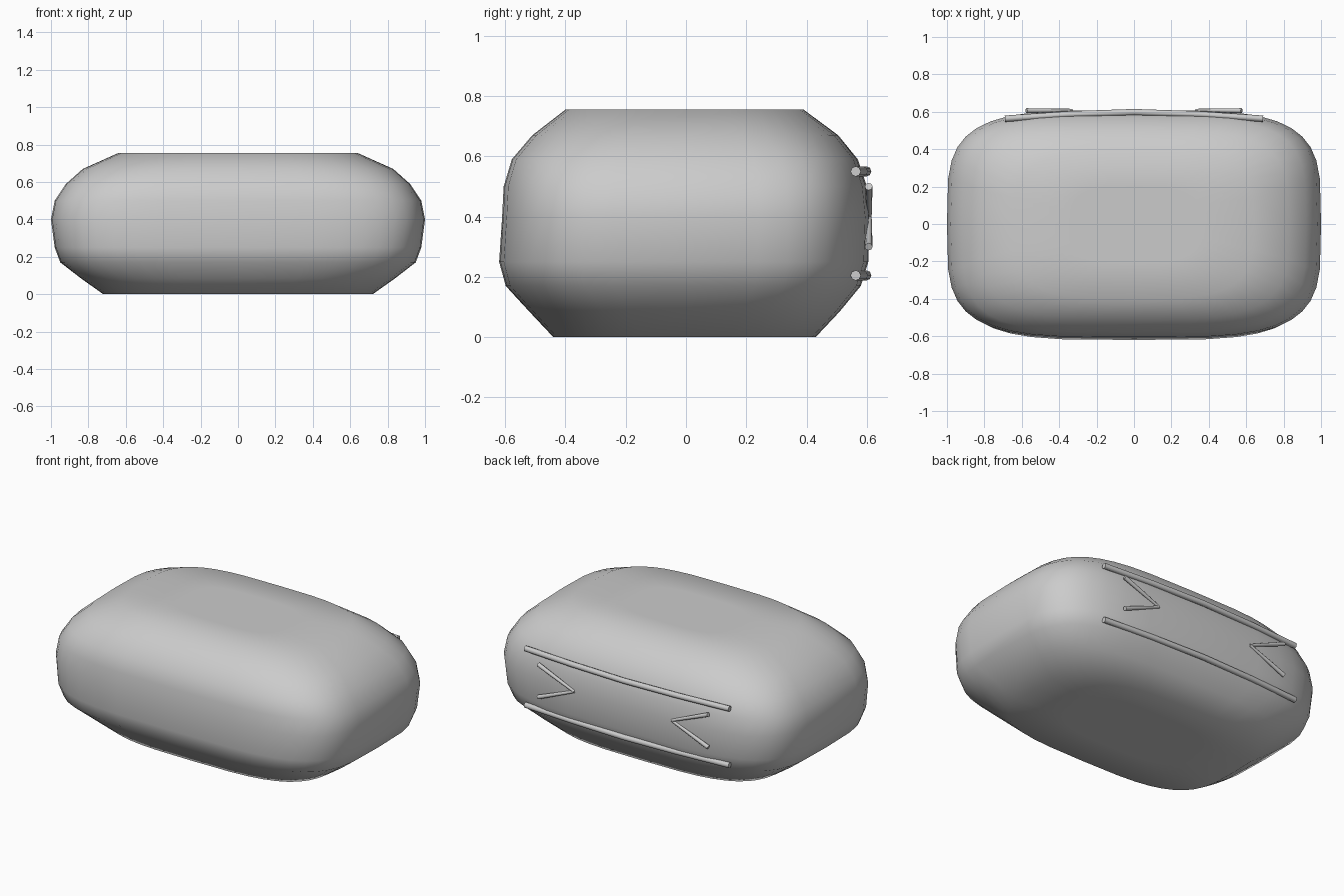
import bpy, bmesh, math

if "Cube" in bpy.data.objects:
    bpy.data.objects.remove(bpy.data.objects["Cube"])

SIDES = 40

def rounded_loop(bm, z, hx, front, back, n):
    # superellipse outline with separate front and back depth
    loop = []
    for i in range(SIDES):
        a = 2 * math.pi * i / SIDES
        c, s = math.cos(a), math.sin(a)
        x = hx * math.copysign(abs(c) ** (2 / n), c)
        y = (back if s > 0 else front) * math.copysign(abs(s) ** (2 / n), s)
        loop.append(bm.verts.new((x, y, z)))
    return loop

def loft(name, levels):
    bm = bmesh.new()
    loops = [rounded_loop(bm, *lv) for lv in levels]
    for lo, hi in zip(loops, loops[1:]):
        for i in range(SIDES):
            j = (i + 1) % SIDES
            bm.faces.new((lo[i], lo[j], hi[j], hi[i]))
    bm.faces.new(loops[0][::-1])
    bm.faces.new(loops[-1])
    for f in bm.faces:
        f.smooth = True
    mesh = bpy.data.meshes.new(name)
    bm.to_mesh(mesh)
    bm.free()
    ob = bpy.data.objects.new(name, mesh)
    bpy.context.collection.objects.link(ob)
    return ob

def rod(name, pts, radii):
    cu = bpy.data.curves.new(name, 'CURVE')
    cu.dimensions = '3D'
    cu.bevel_depth = 1.0
    cu.bevel_resolution = 2
    cu.use_fill_caps = True
    sp = cu.splines.new('POLY')
    sp.points.add(len(pts) - 1)
    for p, co, r in zip(sp.points, pts, radii):
        p.co = (*co, 1)
        p.radius = r
    sp.use_smooth = True
    ob = bpy.data.objects.new(name, cu)
    bpy.context.collection.objects.link(ob)

# soft pillow body: z, half width, front depth, back depth, squareness
loft("body", [
    (0.0, 0.40, 0.22, 0.22, 3.5),
    (0.0, 0.72, 0.44, 0.43, 3.5),
    (0.085, 0.84, 0.52, 0.51, 3.7),
    (0.17, 0.95, 0.598, 0.58, 4),
    (0.25, 0.98, 0.62, 0.605, 4),
    (0.40, 1.0, 0.61, 0.61, 4),
    (0.50, 0.98, 0.605, 0.60, 4),
    (0.59, 0.92, 0.578, 0.57, 4),
    (0.67, 0.83, 0.51, 0.505, 3.7),
    (0.755, 0.64, 0.40, 0.39, 3.5),
    (0.755, 0.34, 0.20, 0.20, 3.5),
])

# long seams across the back
for label, z in (("upper", 0.55), ("lower", 0.205)):
    rod(label + "_seam", [(-0.69, 0.563, z), (-0.35, 0.586, z), (0, 0.598, z),
                          (0.35, 0.586, z), (0.69, 0.563, z)], [0.017] * 5)

# pairs of crease strokes pointing inward on the back
for side, s in (("right", 1), ("left", -1)):
    for label, z in (("upper", 0.50), ("lower", 0.30)):
        rod(f"{side}_{label}_crease",
            [(s * 0.33, 0.608, 0.40), (s * 0.575, 0.606, z)], [0.008, 0.013])
